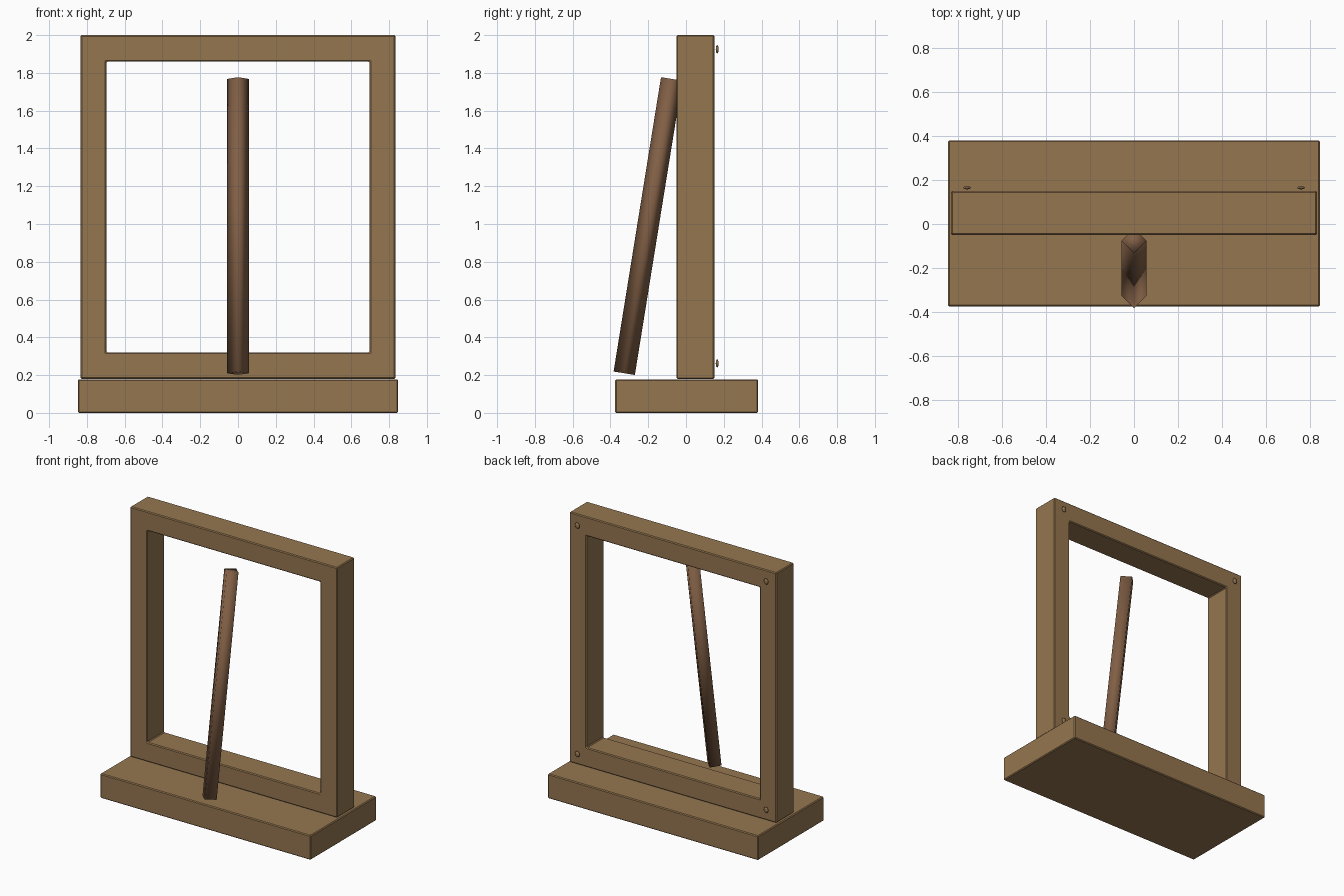
import bpy
import bmesh
from mathutils import Vector

cube = bpy.data.objects.get("Cube")
if cube:
    bpy.data.objects.remove(cube, do_unlink=True)


def material(name, rgb):
    m = bpy.data.materials.new(name)
    m.use_nodes = True
    colour = (*rgb, 1.0)
    m.diffuse_color = colour
    m.node_tree.nodes["Principled BSDF"].inputs["Base Color"].default_value = colour
    return m


oak = material("oak wood", (0.30, 0.18, 0.08))
walnut = material("walnut wood", (0.22, 0.115, 0.06))


def finish(name, bm, mat, smooth=False, bevel=0.0):
    bmesh.ops.recalc_face_normals(bm, faces=bm.faces)
    mesh = bpy.data.meshes.new(name)
    bm.to_mesh(mesh)
    bm.free()
    mesh.materials.append(mat)
    for p in mesh.polygons:
        p.use_smooth = smooth
    ob = bpy.data.objects.new(name, mesh)
    bpy.context.collection.objects.link(ob)
    if bevel:
        mod = ob.modifiers.new("soft edges", 'BEVEL')
        mod.width = bevel
        mod.segments = 1
    return ob


def rectangle(bm, w, z0, z1, y):
    return [bm.verts.new((x, y, z)) for x, z in ((-w, z0), (w, z0), (w, z1), (-w, z1))]


# Base slab
bm = bmesh.new()
bmesh.ops.create_cube(bm, size=1)
bmesh.ops.scale(bm, vec=(1.694, 0.756, 0.178), verts=bm.verts)
bmesh.ops.translate(bm, vec=(0, 0.003, 0.089), verts=bm.verts)
finish("base", bm, oak, bevel=0.006)

# Upright frame: a rectangular ring with depth
bm = bmesh.new()
outer_f, outer_b = (rectangle(bm, 0.833, 0.18, 2.0, y) for y in (-0.05, 0.15))
inner_f, inner_b = (rectangle(bm, 0.697, 0.32, 1.86, y) for y in (-0.05, 0.15))
for a, b in ((outer_f, inner_f), (inner_f, inner_b), (inner_b, outer_b), (outer_b, outer_f)):
    for i in range(4):
        j = (i + 1) % 4
        bm.faces.new((a[i], a[j], b[j], b[i]))
finish("frame", bm, oak, bevel=0.006)

# Leaning square stick, turned edge-on and shaded smooth
foot, tip = Vector((0, -0.327, 0.21)), Vector((0, -0.076, 1.768))
axis = tip - foot
bm = bmesh.new()
bmesh.ops.create_cone(bm, cap_ends=True, segments=4, radius1=0.057, radius2=0.057,
                      depth=axis.length)
stick = finish("leaning_stick", bm, walnut, smooth=True)
stick.location = (foot + tip) / 2
stick.rotation_euler = (-axis.angle(Vector((0, 0, 1))), 0, 0)

# Flattened studs behind the frame corners
for side, x in (("right", -0.76), ("left", 0.76)):
    for level, z in (("lower", 0.262), ("upper", 1.925)):
        bm = bmesh.new()
        bmesh.ops.create_uvsphere(bm, u_segments=8, v_segments=6, radius=0.022)
        bmesh.ops.scale(bm, vec=(0.85, 0.35, 1), verts=bm.verts)
        bmesh.ops.translate(bm, vec=(x, 0.165, z), verts=bm.verts)
        finish(f"{level}_{side}_stud", bm, oak, smooth=True)
